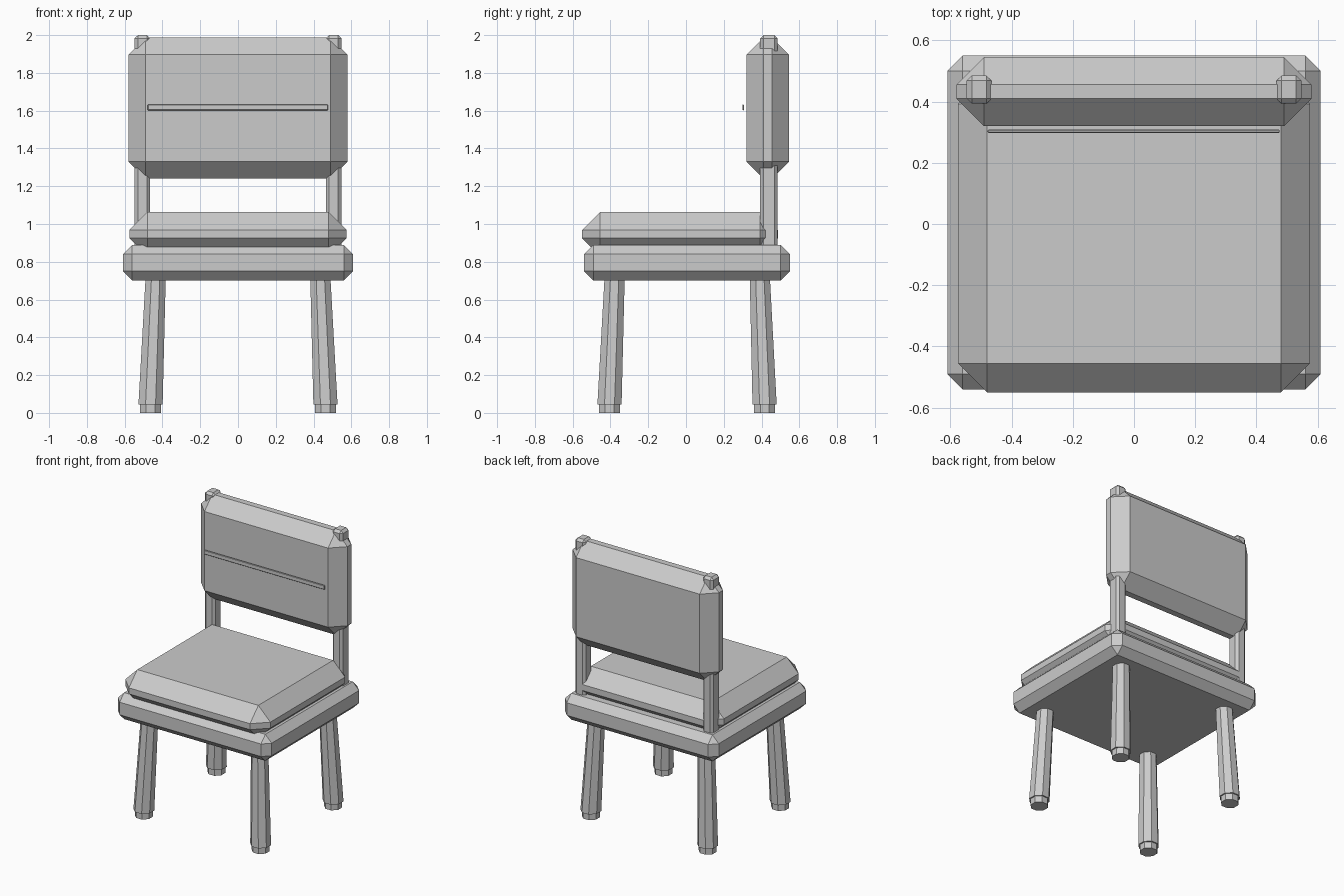
import bpy
import bmesh
from math import pi, cos
from mathutils import Vector

cube = bpy.data.objects.get("Cube")
if cube:
    bpy.data.objects.remove(cube, do_unlink=True)

grey = bpy.data.materials.new("plain_grey")
grey.use_nodes = True
colour = (0.6, 0.6, 0.6, 1)
grey.diffuse_color = colour
grey.node_tree.nodes["Principled BSDF"].inputs["Base Color"].default_value = colour


def add_object(name, bm):
    bmesh.ops.recalc_face_normals(bm, faces=bm.faces)
    mesh = bpy.data.meshes.new(name)
    bm.to_mesh(mesh)
    bm.free()
    mesh.materials.append(grey)
    obj = bpy.data.objects.new(name, mesh)
    bpy.context.collection.objects.link(obj)
    return obj


def chamfered_box(name, low, high, chamfer):
    """Box between two corners with a flat chamfer on every edge."""
    low, high = Vector(low), Vector(high)
    bm = bmesh.new()
    bmesh.ops.create_cube(bm, size=1)
    bmesh.ops.scale(bm, vec=high - low, verts=bm.verts)
    bmesh.ops.translate(bm, vec=(low + high) / 2, verts=bm.verts)
    bmesh.ops.bevel(bm, geom=bm.edges[:], offset=chamfer, offset_type='OFFSET',
                    segments=1, profile=0.5, affect='EDGES')
    return add_object(name, bm)


def octagon_post(name, bottom, top, half_bottom, half_top):
    """Tapered eight-sided post with flat sides facing the axes."""
    bm = bmesh.new()
    rings = []
    for centre, half in ((bottom, half_bottom), (top, half_top)):
        ring = bmesh.ops.create_circle(bm, segments=8, radius=half / cos(pi / 8))["verts"]
        for v in ring:
            x, y = v.co.x, v.co.y
            c, s = cos(pi / 8), cos(3 * pi / 8)
            v.co = Vector((x * c - y * s, x * s + y * c, 0)) + Vector(centre)
        rings.append(ring)
    a, b = rings
    for i in range(8):
        j = (i + 1) % 8
        bm.faces.new((a[i], a[j], b[j], b[i]))
    bm.faces.new(a)
    bm.faces.new(b)
    return add_object(name, bm)


# Seat and backrest
chamfered_box("seat_frame", (-0.61, -0.54, 0.70), (0.61, 0.55, 0.89), 0.05)
chamfered_box("seat_cushion", (-0.575, -0.55, 0.83), (0.575, 0.487, 1.063), 0.095)
chamfered_box("back_cushion", (-0.58, 0.32, 1.24), (0.58, 0.545, 1.987), 0.09)
chamfered_box("back_seam", (-0.478, 0.298, 1.602), (0.476, 0.308, 1.632), 0.003)

# Posts, legs and feet on each side
for side, x in (("left", 1), ("right", -1)):
    inner, outer = sorted((0.465 * x, 0.547 * x))
    chamfered_box(side + "_back_post", (inner, 0.393, 0.82), (outer, 0.485, 2.0), 0.017)
    for end, y_foot, y_top in (("front", -0.405, -0.377), ("back", 0.416, 0.39)):
        octagon_post(f"{end}_{side}_leg", (0.463 * x, y_foot, 0.045),
                     (0.435 * x, y_top, 0.74), 0.064, 0.053)
        octagon_post(f"{end}_{side}_foot", (0.463 * x, y_foot, 0),
                     (0.463 * x, y_foot, 0.06), 0.055, 0.055)
